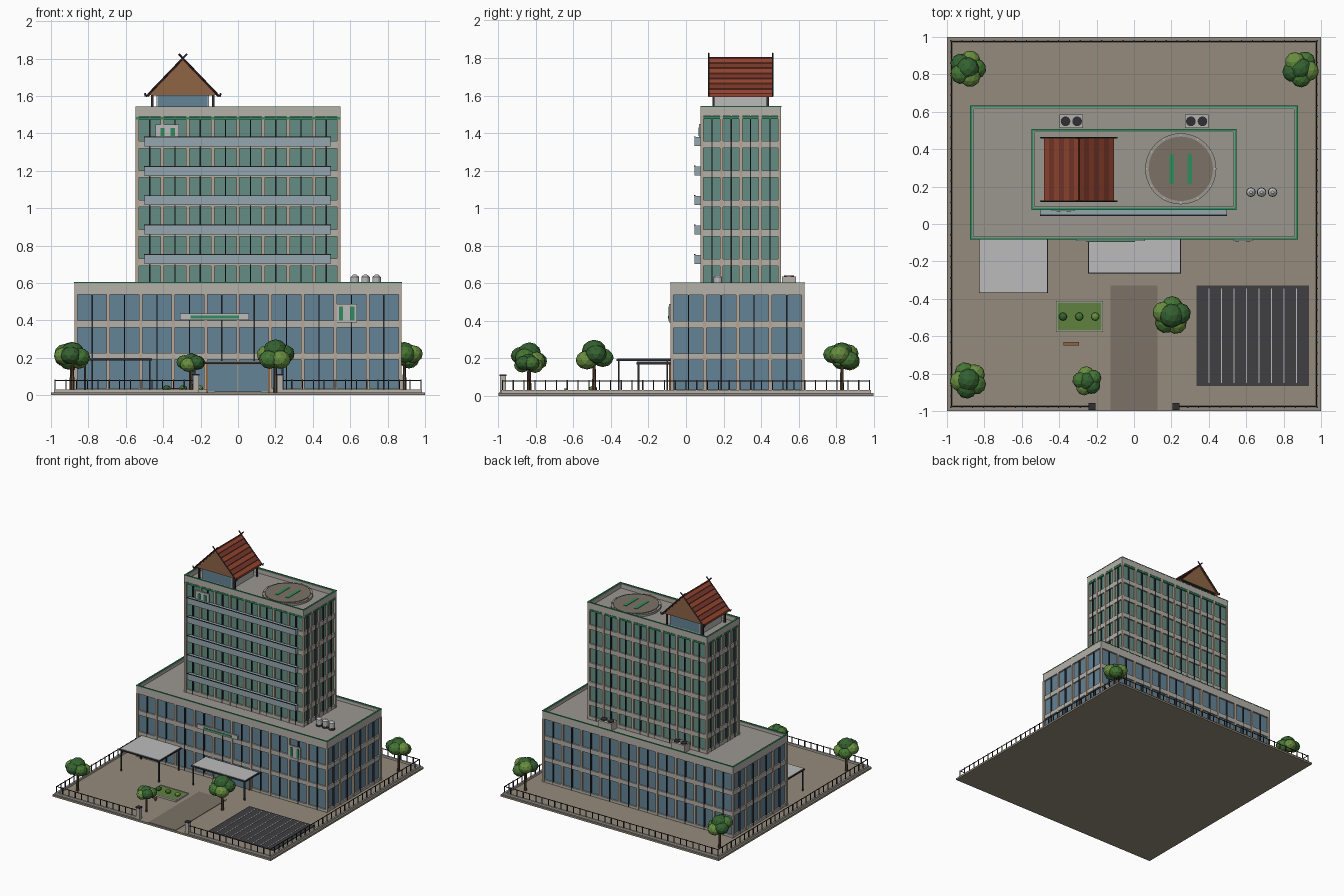
import bpy, bmesh, math, random
from mathutils import Matrix, Vector

if "Cube" in bpy.data.objects:
    bpy.data.objects.remove(bpy.data.objects["Cube"])
random.seed(4)

def mat(name, r, g, b):
    m = bpy.data.materials.new(name)
    m.diffuse_color = (r, g, b, 1)
    m.use_nodes = True
    m.node_tree.nodes["Principled BSDF"].inputs["Base Color"].default_value = m.diffuse_color
    return m

paving = mat("paving", .30, .26, .20); drive = mat("drive", .20, .17, .135); concrete = mat("concrete", .46, .44, .40)
column = mat("column", .46, .39, .31); roofing = mat("roofing", .33, .31, .28); blue = mat("blue_glass", .13, .23, .31)
teal = mat("green_glass", .13, .27, .23); pale = mat("balcony_glass", .30, .39, .43); green = mat("green_trim", .03, .26, .11)
dark = mat("dark_metal", .03, .03, .035); asphalt = mat("asphalt", .05, .05, .055); white = mat("off_white", .5, .5, .5)
tile = mat("roof_tile", .30, .06, .03); tile_dark = mat("roof_tile_dark", .19, .04, .025); wood = mat("wood", .27, .13, .06)
trunk = mat("trunk", .10, .06, .035); grass = mat("grass", .12, .22, .05)
leaves = [mat("leaf_dark", .035, .12, .03), mat("leaf_mid", .06, .18, .035), mat("leaf_light", .14, .27, .05)]

def finish(name, bm, mats):
    me = bpy.data.meshes.new(name)
    bm.to_mesh(me)
    bm.free()
    for m in mats:
        me.materials.append(m)
    o = bpy.data.objects.new(name, me)
    bpy.context.collection.objects.link(o)
    return o

def boxes(name, items, m):
    """One object from boxes given as x0, x1, y0, y1, z0, z1."""
    bm = bmesh.new()
    for x0, x1, y0, y1, z0, z1 in items:
        M = Matrix.Translation(((x0+x1)/2, (y0+y1)/2, (z0+z1)/2)) @ Matrix.Diagonal((x1-x0, y1-y0, z1-z0, 1))
        bmesh.ops.create_cube(bm, size=1, matrix=M)
    return finish(name, bm, [m])

def ring(x0, x1, y0, y1, z0, z1, t):
    """Four walls following a rectangle, t thick inward."""
    return [(x0, x1, y0, y0+t, z0, z1), (x0, x1, y1-t, y1, z0, z1),
            (x0, x0+t, y0+t, y1-t, z0, z1), (x1-t, x1, y0+t, y1-t, z0, z1)]

def cylinders(name, items, m, seg=16):
    """Items: x, y, z0, z1, bottom radius, top radius."""
    bm = bmesh.new()
    for x, y, z0, z1, r0, r1 in items:
        bmesh.ops.create_cone(bm, cap_ends=True, segments=seg, radius1=r0, radius2=r1, depth=z1-z0,
                              matrix=Matrix.Translation((x, y, (z0+z1)/2)))
    return finish(name, bm, [m])

def rod(name, pairs, r, m):
    bm = bmesh.new()
    for a, b in pairs:
        a, b = Vector(a), Vector(b)
        M = Matrix.Translation((a+b)/2) @ (b-a).to_track_quat('Z', 'Y').to_matrix().to_4x4()
        bmesh.ops.create_cone(bm, cap_ends=True, segments=6, radius1=r, radius2=r, depth=(b-a).length, matrix=M)
    return finish(name, bm, [m])

def block(name, X0, X1, Y0, Y1, z0, z1, nx, ny, bands, top, glass):
    """Glazed block with columns, mullions, floor bands and a capped parapet."""
    g = .012
    boxes(name+"_glass", [(X0+g, X1-g, Y0+g, Y1-g, z0, top)], glass)
    cols, mull, w, q = [], [], .009, .003
    for i in range(2*nx+1):
        x = X0+.006+(X1-X0-.012)*i/(2*nx)
        for y in (Y0+.006, Y1-.006):
            if i % 2 == 0: cols.append((x-w, x+w, y-.008, y+.008, z0, top))
            else: mull.append((x-q, x+q, y-.002, y+.008 if y < Y1-.1 else y+.002, z0, top))
            if i % 2: mull[-1] = (x-q, x+q, y-.007, y+.007, z0, top)
    for j in range(2*ny+1):
        y = Y0+.006+(Y1-Y0-.012)*j/(2*ny)
        for x in (X0+.006, X1-.006):
            if j % 2: mull.append((x-.007, x+.007, y-q, y+q, z0, top))
            elif 0 < j < 2*ny: cols.append((x-.008, x+.008, y-w, y+w, z0, top))
    boxes(name+"_columns", cols, column)
    boxes(name+"_mullions", mull, dark)
    boxes(name+"_floor_bands", [(X0+.001, X1-.001, Y0+.001, Y1-.001, a, b) for a, b in bands], concrete)
    boxes(name+"_parapet", ring(X0-.002, X1+.002, Y0-.002, Y1+.002, top, z1, .016), concrete)
    boxes(name+"_parapet_cap", ring(X0-.004, X1+.004, Y0-.004, Y1+.004, z1, z1+.005, .012), green)

# Site: slab, kerb, drive, parking
boxes("ground_slab", [(-1, 1, -1, 1, 0, .015)], paving)
k, gx = .985, .22
kerb = [(-k, k, k-.015, k, .015, .03), (-k, -k+.015, -k, k-.015, .015, .03), (k-.015, k, -k, k-.015, .015, .03),
        (-k, -gx, -k, -k+.015, .015, .03), (gx, k, -k, -k+.015, .015, .03)]
boxes("perimeter_kerb", kerb, concrete)
boxes("driveway", [(-.125, .125, -.995, -.33, .015, .019)], drive)
boxes("parking_lot", [(.335, .935, -.865, -.33, .015, .021)], asphalt)
boxes("parking_lines", [(.335+.6*i/9-.003, .335+.6*i/9+.003, -.85, -.345, .021, .023) for i in range(1, 9)], white)

# Fence and gate pillars
f, n = .978, 34
rails = [(a, b, c, d, .077, .082) for a, b, c, d in ((-f, f, f-.004, f), (-f, -f+.004, -f, f), (f-.004, f, -f, f),
         (-f, -gx, -f, -f+.004), (gx, f, -f, -f+.004))]
posts = []
for i in range(n+1):
    p = -f+2*f*i/n
    for x, y in ((p, f), (-f, p), (f, p)) + (((p, -f),) if abs(p) > gx else ()):
        posts.append((x-.003, x+.003, y-.003, y+.003, .03, .084))
boxes("fence", rails+posts, dark)
boxes("gate_pillars", [(s*.225-.016, s*.225+.016, -.991, -.959, .015, .105) for s in (-1, 1)], concrete)
boxes("gate_pillar_caps", [(s*.225-.019, s*.225+.019, -.994, -.956, .105, .113) for s in (-1, 1)], dark)

# Podium and tower
block("podium", -.872, .872, -.08, .63, .015, .6, 10, 4, [(.015, .035), (.19, .225), (.362, .4)], .538, blue)
boxes("podium_roof", [(-.866, .866, -.074, .624, .538, .575)], roofing)
block("tower", -.545, .545, .08, .505, .575, 1.54, 8, 4,
      [(.575, .602)]+[(.692+.157*i, .73+.157*i) for i in range(5)], 1.49, teal)
boxes("tower_roof", [(-.535, .535, .09, .495, 1.49, 1.505)], roofing)
boxes("tower_green_band", ring(-.547, .547, .078, .507, 1.474, 1.488, .01), green)
boxes("balconies", [(-.5, .495, .045, .08, .702+.157*i, .75+.157*i) for i in range(5)], pale)
boxes("balcony_handrails", [(-.502, .497, .042, .05, .75+.157*i, .755+.157*i) for i in range(5)], dark)

# Plain sign panels
boxes("sign_panels", [(-.31, .06, -.092, -.08, .402, .437), (.53, .635, -.09, -.08, .39, .488),
                      (-.44, -.315, .07, .08, 1.375, 1.447)], white)
boxes("sign_bars", [(-.255, .005, -.096, -.092, .411, .425)]
      + [(x, x+.022, -.094, -.09, .4, .475) for x in (.54, .6)]
      + [(x, x+.022, .066, .07, 1.385, 1.43) for x in (-.415, -.36)], green)

# Entrance door and canopies
boxes("entrance_frame", [(-.17, -.16, -.09, -.075, .015, .175), (.16, .17, -.09, -.075, .015, .175), (-.17, .17, -.09, -.075, .165, .178)], wood)
boxes("entrance_doors", [(-.16, -.004, -.086, -.075, .02, .165), (.004, .16, -.086, -.075, .02, .165)], blue)
for nm, a, b, y, z in (("left_canopy", -.83, -.46, -.37, .19), ("entrance_canopy", -.245, .25, -.265, .172)):
    boxes(nm, [(a+.005, b-.005, y+.005, -.08, z, z+.01)], white)
    boxes(nm+"_frame", ring(a, b, y, -.079, z-.004, z+.007, .006), dark)
    boxes(nm+"_posts", [(x-.005, x+.005, v-.005, v+.005, .015, z)
          for x in (a+.012, b-.012) for v in ((y+.012, -.1) if y < -.3 else (y+.012,))], dark)

# Podium roof equipment
boxes("cooling_units", [(x-.062, x+.062, .512, .586, .575, .635) for x in (-.335, .335)], concrete)
cylinders("cooling_fans", [(x+s*.031, .549, .635, .641, .026, .026) for x in (-.335, .335) for s in (-1, 1)], dark)
tanks = [.625, .682, .741]
cylinders("water_tanks", [(x, .17, .59, .632, .023, .023) for x in tanks], white)
cylinders("water_tank_lids", [(x, .17, .632, .645, .023, .008) for x in tanks], white)
cylinders("water_tank_feet", [(x, .17, .575, .59, .025, .025) for x in tanks], dark)

# Helipad with plain landing bars and lamps
hx, hy = .25, .295
cylinders("helipad_rim", [(hx, hy, 1.505, 1.522, .19, .19)], roofing, 40)
cylinders("helipad_deck", [(hx, hy, 1.522, 1.528, .172, .172)], drive, 40)
boxes("helipad_bars", [(hx+s*.048-.013, hx+s*.048+.013, hy-.08, hy+.08, 1.528, 1.531) for s in (-1, 1)], green)
cylinders("helipad_lamps", [(hx+.181*math.cos(a), hy+.181*math.sin(a), 1.522, 1.53, .005, .005)
          for a in [i*math.pi/6 for i in range(12)]], white, 6)

# Rooftop pavilion with steep stepped gable roof
cx = -.295
boxes("pavilion_walls", [(cx-.14, cx+.14, .15, .432, 1.505, 1.61)], white)
boxes("pavilion_windows", [(cx-.132, cx+.132, y, y+.006, 1.515, 1.605) for y in (.146, .43)], blue)
boxes("pavilion_posts", [(cx+s*.163-.006, cx+s*.163+.006, y-.006, y+.006, 1.505, 1.62) for s in (-1, 1) for y in (.146, .436)], dark)
boxes("pavilion_eave_beam", ring(cx-.17, cx+.17, .138, .444, 1.603, 1.617, .012), dark)
bm = bmesh.new()
N, hw, ez, rz = 7, .187, 1.603, 1.797
for s in (-1, 1):
    for i in range(N):
        t0, t1, lift = i/N, (i+1)/N, .007
        prof = [(hw*(1-t0), ez+(rz-ez)*t0+lift), (hw*(1-t1), ez+(rz-ez)*t1+.002),
                (hw*(1-t1), ez+(rz-ez)*t1-.010), (hw*(1-t0), ez+(rz-ez)*t0-.010)]
        vs = [bm.verts.new((cx+s*x, .122, z)) for x, z in prof]
        face = bm.faces.new(vs)
        ext = bmesh.ops.extrude_face_region(bm, geom=[face])
        new = [v for v in ext["geom"] if isinstance(v, bmesh.types.BMVert)]
        bmesh.ops.translate(bm, verts=new, vec=(0, .34, 0))
        for v in new:
            for fc in v.link_faces: fc.material_index = i % 2
        face.material_index = i % 2 if face.is_valid else 0
bmesh.ops.recalc_face_normals(bm, faces=bm.faces)
finish("pavilion_roof", bm, [tile, tile_dark])
bm = bmesh.new()
for y in (.13, .45):
    tri = bm.faces.new([bm.verts.new(p) for p in ((cx-.175, y, 1.606), (cx+.175, y, 1.606), (cx, y, 1.79))])
    e = bmesh.ops.extrude_face_region(bm, geom=[tri])
    bmesh.ops.translate(bm, verts=[v for v in e["geom"] if isinstance(v, bmesh.types.BMVert)], vec=(0, .005, 0))
bmesh.ops.recalc_face_normals(bm, faces=bm.faces)
finish("pavilion_gables", bm, [wood])
barge = []
for y in (.122, .462):
    for s in (-1, 1):
        barge += [((cx+s*.187, y, 1.607), (cx-s*.022, y, 1.825)), ((cx+s*.18, y, 1.61), (cx+s*.198, y, 1.597)),
                  ((cx+s*.198, y, 1.597), (cx+s*.203, y, 1.615))]
rod("pavilion_bargeboards", barge, .005, dark)
rod("pavilion_ridge", [((cx, .122, 1.8), (cx, .462, 1.8))], .006, tile_dark)

# Planter and bench
boxes("planter_border", ring(-.418, -.165, -.577, -.413, .015, .03, .008), concrete)
boxes("planter_grass", [(-.41, -.173, -.569, -.421, .015, .027)], grass)
boxes("bench", [(-.377, -.295, -.65, -.632, .034, .04), (-.37, -.36, -.648, -.634, .015, .034), (-.312, -.302, -.648, -.634, .015, .034)], wood)

def blobs(name, items):
    bm = bmesh.new()
    for i, (x, y, z, r, h) in enumerate(items):
        M = Matrix.Translation((x, y, z)) @ Matrix.Rotation(random.random()*3, 4, 'Z') @ Matrix.Diagonal((r, r, h, 1))
        res = bmesh.ops.create_icosphere(bm, subdivisions=2, radius=1, matrix=M)
        for v in res["verts"]:
            for fc in v.link_faces: fc.material_index = i % 3
    finish(name, bm, leaves)

blobs("planter_shrubs", [(x, -.495, .037, .022, .016) for x in (-.38, -.293, -.207)])

# Trees: tapered trunk and clustered crown
for i, (x, y, zc, s) in enumerate([(-.89, .83, .205, 1), (.89, .83, .205, 1), (-.885, -.835, .205, 1),
                                   (-.25, -.84, .16, .8), (.2, -.49, .215, 1.05)]):
    cylinders("tree_trunk_%d" % i, [(x, y, .01, zc, .012*s, .007*s)], trunk, 7)
    crown = [(x, y, zc+.025*s, .062*s, .055*s)]
    for j in range(5):
        a = j*math.tau/5+i
        crown.append((x+.045*s*math.cos(a), y+.045*s*math.sin(a), zc+random.uniform(-.025, .025)*s, .055*s, .048*s))
    blobs("tree_crown_%d" % i, crown)
